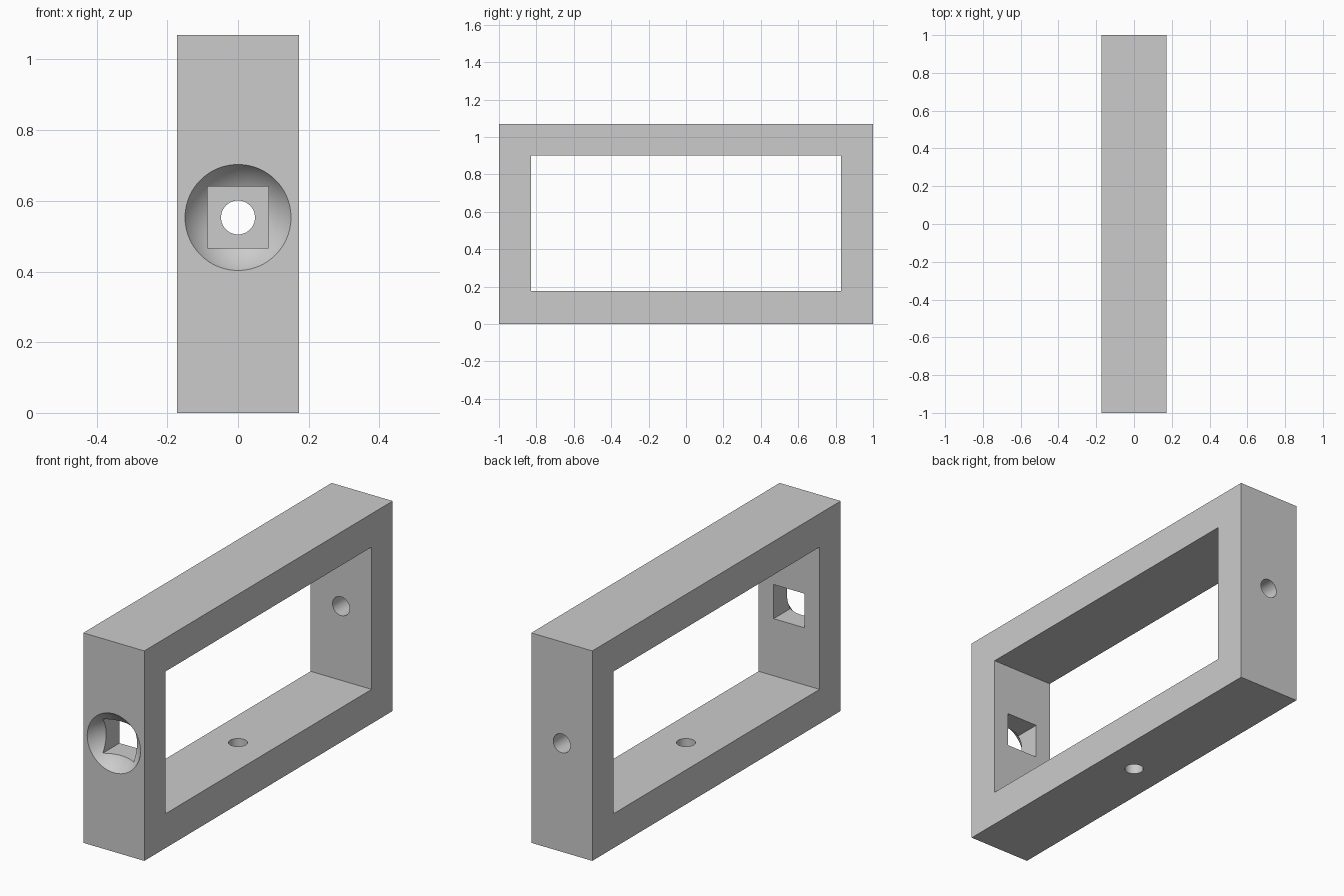
import bpy
import math

cube = bpy.data.objects.get("Cube")
if cube:
    bpy.data.objects.remove(cube, do_unlink=True)

HALF_X, HALF_Y, TOP = 0.172, 1.0, 1.07
IN_Y, IN_LOW, IN_HIGH = 0.83, 0.175, 0.9
HOLE_Z = 0.553

grey = bpy.data.materials.new("plain_grey")
grey.use_nodes = True
colour = (0.6, 0.6, 0.6, 1)
grey.diffuse_color = colour
grey.node_tree.nodes["Principled BSDF"].inputs["Base Color"].default_value = colour


def box(name, low, high):
    """Axis-aligned box between two corners."""
    centre = [(a + b) / 2 for a, b in zip(low, high)]
    bpy.ops.mesh.primitive_cube_add(size=1, location=centre)
    ob = bpy.context.object
    ob.name = name
    ob.scale = [b - a for a, b in zip(low, high)]
    bpy.ops.object.transform_apply(location=True, rotation=True, scale=True)
    ob.data.materials.append(grey)
    return ob


def rod(name, radius, length, location, tilt=0):
    """Round drill, upright unless tilted about x."""
    bpy.ops.mesh.primitive_cylinder_add(vertices=64, radius=radius, depth=length,
                                        location=location, rotation=(tilt, 0, 0))
    ob = bpy.context.object
    ob.name = name
    ob.data.materials.append(grey)
    return ob


# Outer block
frame = box("rectangular_frame", (-HALF_X, -HALF_Y, 0), (HALF_X, HALF_Y, TOP))

# Large window through the sides
window = box("window_cutter", (-0.3, -IN_Y, IN_LOW), (0.3, IN_Y, IN_HIGH))

# Square passage through the front wall
s = 0.087
passage = box("square_passage_cutter", (-s, -1.2, HOLE_Z - s), (s, -0.7, HOLE_Z + s))

# Shallow spherical socket in the front face, its pole along y
rim, offset = 0.15, 0.088
bpy.ops.mesh.primitive_uv_sphere_add(segments=96, ring_count=64,
                                     radius=math.hypot(rim, offset),
                                     location=(0, -HALF_Y - offset, HOLE_Z),
                                     rotation=(math.pi / 2, 0, 0))
socket = bpy.context.object
socket.name = "round_socket_cutter"
socket.data.materials.append(grey)

# Round holes in the back wall and the floor
back_hole = rod("back_hole_cutter", 0.048, 0.5, (0, 0.92, HOLE_Z), math.pi / 2)
floor_hole = rod("floor_hole_cutter", 0.044, 0.5, (0, 0, 0.09))

# Cut everything out of the block
cutters = [window, passage, socket, back_hole, floor_hole]
bpy.ops.object.select_all(action="DESELECT")
frame.select_set(True)
bpy.context.view_layer.objects.active = frame
for cutter in cutters:
    mod = frame.modifiers.new(cutter.name, "BOOLEAN")
    mod.operation = "DIFFERENCE"
    mod.solver = "EXACT"
    mod.object = cutter
    bpy.ops.object.modifier_apply(modifier=mod.name)
for cutter in cutters:
    bpy.data.objects.remove(cutter, do_unlink=True)

bpy.ops.object.shade_smooth_by_angle(angle=math.radians(20))
